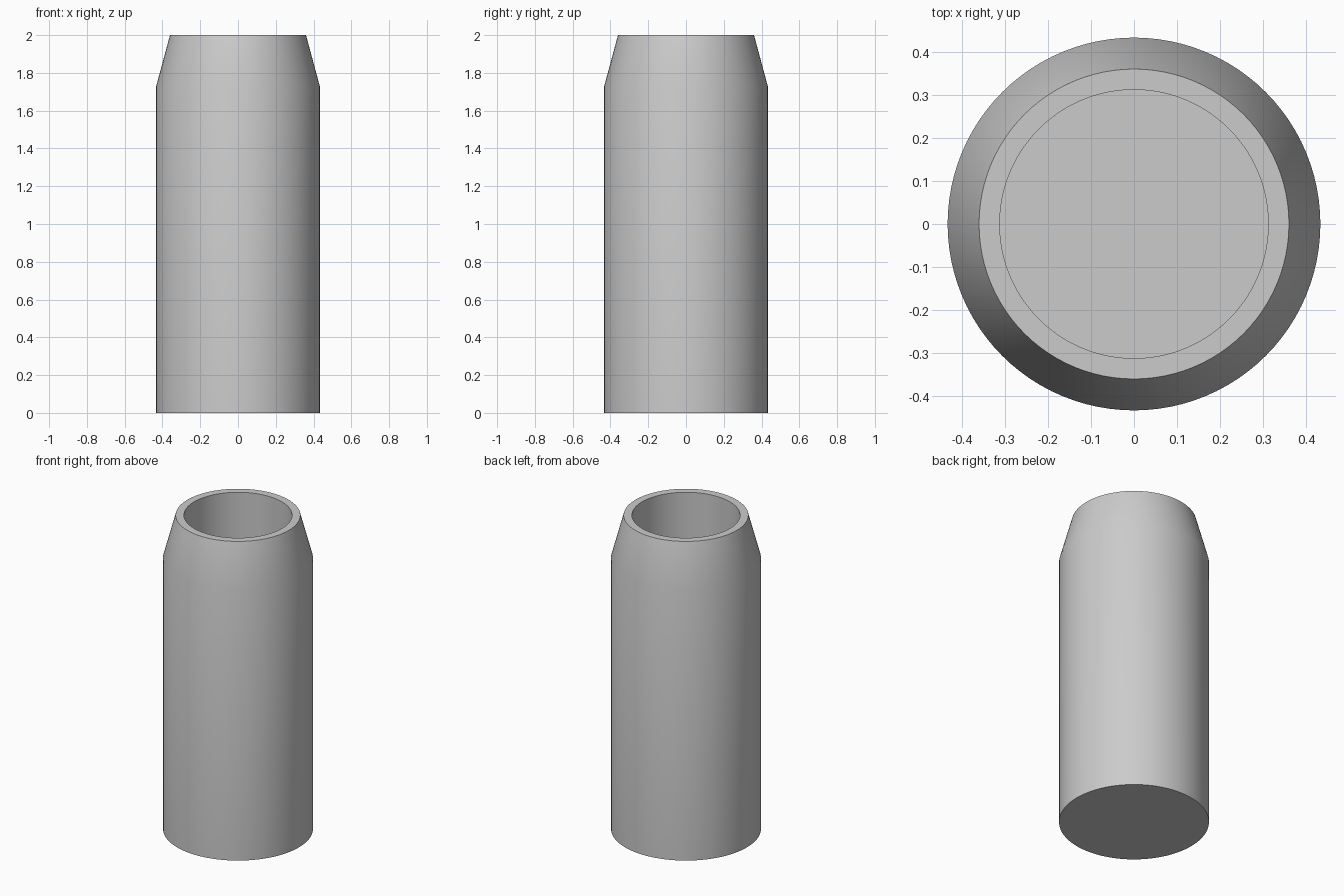
import bpy, bmesh, math

if "Cube" in bpy.data.objects:
    bpy.data.objects.remove(bpy.data.objects["Cube"])

# Single grey material
grey = bpy.data.materials.new("plain_grey")
grey.diffuse_color = (0.6, 0.6, 0.6, 1)
grey.use_nodes = True
grey.node_tree.nodes["Principled BSDF"].inputs["Base Color"].default_value = grey.diffuse_color

SEGMENTS = 96
# Lathe profile (radius, height): base, wall, tapered shoulder, rim, bore, floor
PROFILE = [(0.433, 0), (0.433, 1.73), (0.36, 2), (0.312, 2), (0.312, 0.1)]

# Hollow sleeve with closed bottom
bm = bmesh.new()
rings = []
for r, z in PROFILE:
    rings.append([bm.verts.new((r * math.cos(a), r * math.sin(a), z))
                  for a in (2 * math.pi * i / SEGMENTS for i in range(SEGMENTS))])
for low, high in zip(rings, rings[1:]):
    for i in range(SEGMENTS):
        j = (i + 1) % SEGMENTS
        bm.faces.new((low[i], low[j], high[j], high[i]))
bm.faces.new(rings[0][::-1])   # underside
bm.faces.new(rings[-1])        # floor of the bore
bmesh.ops.recalc_face_normals(bm, faces=bm.faces)

mesh = bpy.data.meshes.new("tapered_sleeve")
bm.to_mesh(mesh)
bm.free()
mesh.materials.append(grey)
sleeve = bpy.data.objects.new("tapered_sleeve", mesh)
bpy.context.collection.objects.link(sleeve)

# Smooth walls and shoulder, sharp rim and base
bpy.context.view_layer.objects.active = sleeve
sleeve.select_set(True)
bpy.ops.object.shade_smooth_by_angle(angle=math.radians(30))
